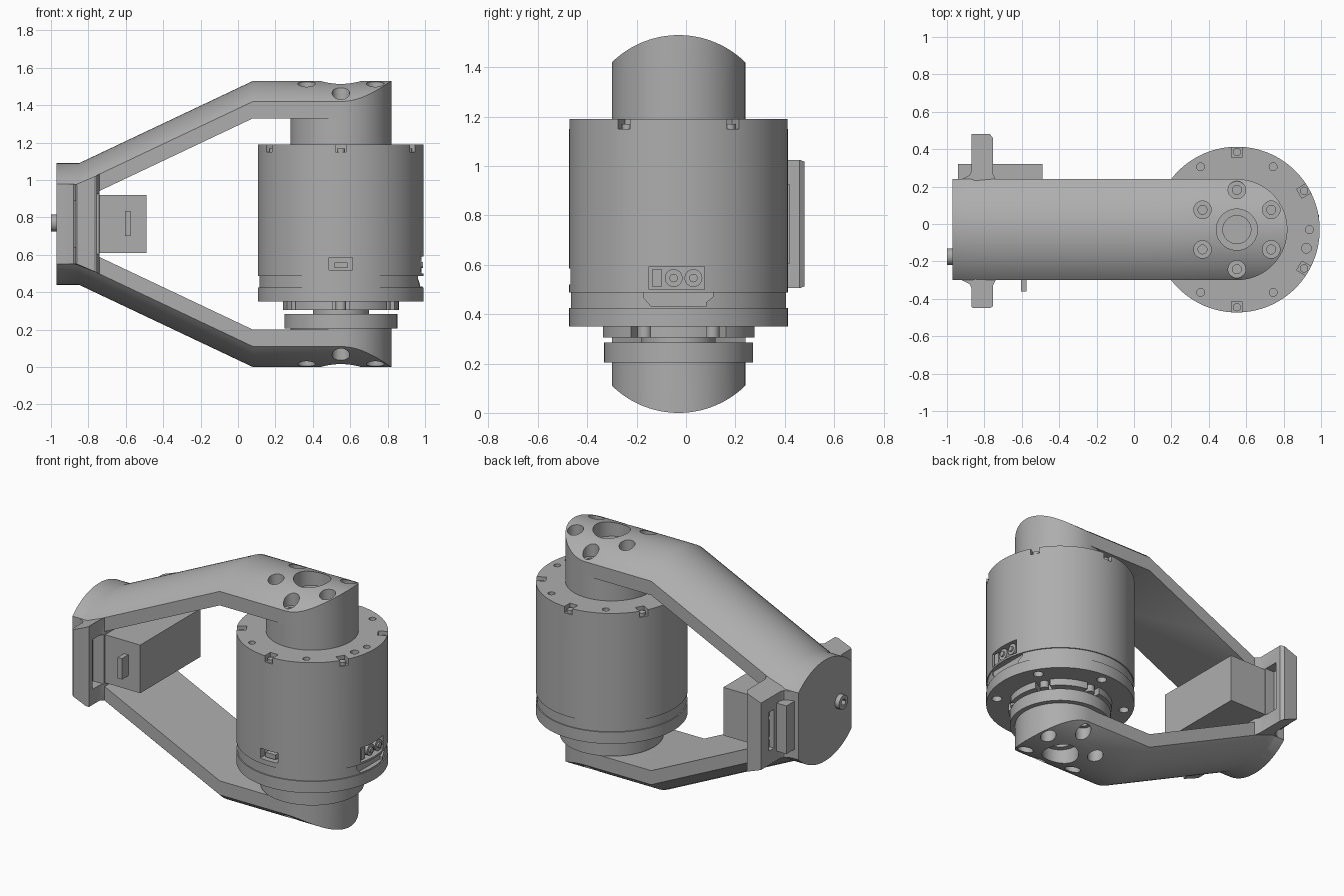
import bpy, bmesh, math
from mathutils import Matrix, Vector

if "Cube" in bpy.data.objects:
    bpy.data.objects.remove(bpy.data.objects["Cube"], do_unlink=True)

MX, MY, MID = 0.55, -0.03, 0.765      # motor axis and mirror height of the arms
HALF, SAG = 0.27, 0.11                # arm half width and crown height
CROWN_R = (HALF ** 2 + SAG ** 2) / (2 * SAG)

grey = bpy.data.materials.new("plain grey")
grey.use_nodes = True
GREY = (0.42, 0.42, 0.42, 1)
grey.diffuse_color = GREY
grey.node_tree.nodes["Principled BSDF"].inputs["Base Color"].default_value = GREY


def finish(name, bm):
    bmesh.ops.recalc_face_normals(bm, faces=bm.faces)
    me = bpy.data.meshes.new(name)
    bm.to_mesh(me)
    bm.free()
    me.materials.append(grey)
    ob = bpy.data.objects.new(name, me)
    bpy.context.collection.objects.link(ob)
    return ob


def add_loft(bm, rings):
    """Closed solid through a list of rings with equal point counts."""
    vs = [[bm.verts.new(p) for p in r] for r in rings]
    n = len(vs[0])
    for a, b in zip(vs, vs[1:]):
        for i in range(n):
            bm.faces.new((a[i], a[(i + 1) % n], b[(i + 1) % n], b[i]))
    bm.faces.new(vs[0][::-1])
    bm.faces.new(vs[-1])


def add_turned(bm, profile, x=MX, y=MY, seg=96):
    """Stepped round solid on a vertical axis; profile is (radius, z)."""
    ang = [2 * math.pi * i / seg for i in range(seg)]
    add_loft(bm, [[(x + r * math.cos(a), y + r * math.sin(a), z) for a in ang]
                  for r, z in profile])


def add_box(bm, x0, x1, y0, y1, z0, z1, turn=0.0):
    """Box from bounds; with turn it is placed around the motor axis."""
    vs = bmesh.ops.create_cube(bm, size=1)["verts"]
    for v in vs:
        v.co = Vector(((x0 + x1) / 2 + v.co.x * (x1 - x0),
                       (y0 + y1) / 2 + v.co.y * (y1 - y0),
                       (z0 + z1) / 2 + v.co.z * (z1 - z0)))
    if turn:
        bmesh.ops.rotate(bm, verts=vs, cent=(MX, MY, 0),
                         matrix=Matrix.Rotation(turn, 3, 'Z'))


def add_rod(bm, p, radius, length, axis, seg=24):
    rot = Matrix.Rotation(math.pi / 2, 4, 'Y' if axis == 'X' else 'X')
    bmesh.ops.create_cone(bm, cap_ends=True, segments=seg, radius1=radius, radius2=radius,
                          depth=length, matrix=Matrix.Translation(p) @ rot)


def solid(name, adder, *args, **kw):
    bm = bmesh.new()
    adder(bm, *args, **kw)
    return finish(name, bm)


def boolean(ob, cutter, op='DIFFERENCE'):
    mod = ob.modifiers.new("cut", 'BOOLEAN')
    mod.object, mod.operation, mod.solver = cutter, op, 'EXACT'
    bpy.context.view_layer.update()
    dg = bpy.context.evaluated_depsgraph_get()
    me = bpy.data.meshes.new_from_object(ob.evaluated_get(dg))
    ob.modifiers.clear()
    ob.data = me
    bpy.data.objects.remove(cutter, do_unlink=True)


def polar(r, deg):
    a = math.radians(deg)
    return MX + r * math.cos(a), MY + r * math.sin(a)


def crown(y):
    """Drop of the arched surface at offset y from the centre line."""
    return CROWN_R - math.sqrt(CROWN_R ** 2 - y * y)


# --- arms: arched section swept along a bent path, rounded in plan at the motor
ys = [HALF * (1 - i / 16) for i in range(33)]


def make_arm(name, flip):
    def up(z):
        return 2 * MID - z if flip else z
    rings = []
    for x, top in ((-0.97, 1.09), (-0.85, 1.09), (0.08, 1.53), (0.9, 1.53)):
        sec = [(y, top - crown(y)) for y in ys] + [(-HALF, top - 0.2), (HALF, top - 0.2)]
        rings.append([(x, MY + y, up(z)) for y, z in sec])
    arm = solid(name, add_loft, rings)
    plan = [(-0.97, MY + HALF), (-0.97, MY - HALF)]
    plan += [polar(HALF, -90 + 180 * i / 48) for i in range(49)]
    keep = solid("keep", add_loft, [[(x, y, z) for x, y in plan] for z in (-0.2, 1.8)])
    boolean(arm, keep, 'INTERSECT')
    # centre bore and six counterbored screw holes
    bm = bmesh.new()
    add_turned(bm, [(0.075, up(1.36)), (0.075, up(1.43)), (0.11, up(1.43)), (0.11, up(1.6))], seg=48)
    for k in range(6):
        x, y = polar(0.212, 30 + 60 * k)
        add_turned(bm, [(0.024, up(1.37)), (0.024, up(1.41)), (0.047, up(1.41)), (0.047, up(1.6))],
                   x, y, 28)
    boolean(arm, finish("arm_holes", bm))


make_arm("upper_arm", False)
make_arm("lower_arm", True)

# --- wrist end block joining both arms
outline = [(y, 1.09 - crown(y)) for y in ys] + [(-y, 0.44 + crown(y)) for y in ys]
solid("end_block", add_loft, [[(x, MY + y, z) for y, z in outline] for x in (-0.97, -0.90)])

# --- flared servo bracket with an ear on each side
ear = [(-0.92, -0.30), (-0.88, -0.32), (-0.87, -0.34), (-0.87, -0.44), (-0.86, -0.45),
       (-0.77, -0.45), (-0.755, -0.44), (-0.755, -0.33), (-0.74, -0.30), (-0.74, 0.24),
       (-0.755, 0.27), (-0.755, 0.46), (-0.77, 0.48), (-0.87, 0.48), (-0.87, 0.28),
       (-0.88, 0.26), (-0.92, 0.24)]
rise = [0.215 + 0.473 * max(0, x + 0.85) for x, y in ear]
bracket = solid("servo_bracket", add_loft,
                [[(x, y, MID + s * h) for (x, y), h in zip(ear, rise)] for s in (-1, 1)])
bm = bmesh.new()
for y0, y1 in ((-0.40, -0.305), (0.325, 0.42)):
    mid = (y0 + y1) / 2
    add_box(bm, -0.82, -0.70, y0, y1, 0.605, 0.925)
    add_box(bm, -0.90, -0.84, mid - 0.025, mid + 0.025, 0.64, 0.89)
boolean(bracket, finish("bracket_pockets", bm))
bm = bmesh.new()
for y in (-0.352, 0.372):
    for z in (0.70, 0.83):
        add_rod(bm, (-0.83, y, z), 0.022, 0.06, 'X')
boolean(bracket, finish("bracket_holes", bm))

# --- servo with its cable tab and output shaft
solid("servo_body", add_box, -0.94, -0.49, -0.295, 0.32, 0.61, 0.92)
solid("servo_cable_tab", add_box, -0.605, -0.575, -0.36, -0.29, 0.70, 0.835)
shaft = solid("servo_shaft", add_rod, (-0.96, -0.175, 0.77), 0.045, 0.08, 'X', 32)
boolean(shaft, solid("shaft_bore", add_rod, (-1.0, -0.175, 0.77), 0.022, 0.06, 'X', 6))

# --- motor housing with a shallow groove above its base
motor = solid("motor_housing", add_turned,
              [(0.443, 0.35), (0.443, 0.425), (0.436, 0.425), (0.436, 0.488), (0.443, 0.488),
               (0.443, 1.19)], seg=128)
bm = bmesh.new()
for k in range(6):
    a = 30 + 60 * k
    add_box(bm, MX + 0.385, MX + 0.5, MY - 0.028, MY + 0.028, 1.15, 1.25, math.radians(a))
    x, y = polar(0.388, 60 * k)
    add_turned(bm, [(0.021, 1.14), (0.021, 1.25)], x, y, 20)
    x, y = polar(0.385, a)
    add_turned(bm, [(0.03, 0.30), (0.03, 0.40)], x, y, 20)
x, y = polar(0.385, -15)
add_turned(bm, [(0.026, 1.14), (0.026, 1.25)], x, y, 20)
# sockets on the front and the side
add_box(bm, 0.487, 0.613, -0.6, -0.42, 0.52, 0.585)
add_box(bm, 0.94, 1.1, -0.15, 0.075, 0.5, 0.592)
lip = [(-0.17, 0.487), (-0.17, 0.465), (-0.14, 0.43), (0.08, 0.43), (0.08, 0.447), (0.11, 0.47), (0.11, 0.487)]
add_loft(bm, [[(x, y, z) for y, z in lip] for x in (0.955, 1.1)])
boolean(motor, finish("motor_cuts", bm))

# --- rim screws, one in every notch
bm = bmesh.new()
for k in range(6):
    x, y = polar(0.415, 30 + 60 * k)
    add_turned(bm, [(0.022, 1.14), (0.022, 1.17)], x, y, 20)
finish("rim_screws", bm)

# --- connectors seated in the sockets
solid("front_plug", add_box, 0.515, 0.585, -0.455, -0.41, 0.53, 0.56)
bm = bmesh.new()
for y in (-0.05, 0.03):
    add_rod(bm, (0.955, y, 0.546), 0.036, 0.05, 'X')
finish("power_plug", bm)
bm = bmesh.new()
for y in (-0.05, 0.03):
    add_rod(bm, (0.97, y, 0.546), 0.017, 0.04, 'X')
finish("power_pins", bm)
solid("signal_plug", add_box, 0.93, 0.975, -0.135, -0.1, 0.51, 0.582)

# --- stack between motor and arms
solid("upper_collar", add_turned, [(0.27, 1.18), (0.27, 1.33)])
solid("lower_flange", add_turned, [(0.27, 0.195), (0.27, 0.205), (0.302, 0.205), (0.302, 0.285)])
solid("output_neck", add_turned, [(0.15, 0.28), (0.15, 0.31)], seg=64)
crown_ring = solid("output_ring", add_turned, [(0.31, 0.305), (0.31, 0.36)])
bm = bmesh.new()
for k in range(6):
    add_box(bm, MX + 0.24, MX + 0.36, MY - 0.045, MY + 0.045, 0.29, 0.35, math.radians(60 * k + 30))
boolean(crown_ring, finish("ring_notches", bm))
bm = bmesh.new()
for k in range(6):
    x, y = polar(0.275, 30 + 60 * k)
    add_turned(bm, [(0.028, 0.305), (0.028, 0.36)], x, y, 20)
finish("ring_studs", bm)

# --- smooth shading with sharp edges kept
bpy.ops.object.select_all(action='DESELECT')
for ob in bpy.context.collection.objects:
    if ob.type == 'MESH':
        ob.select_set(True)
        bpy.context.view_layer.objects.active = ob
bpy.ops.object.shade_smooth_by_angle(angle=math.radians(30))
